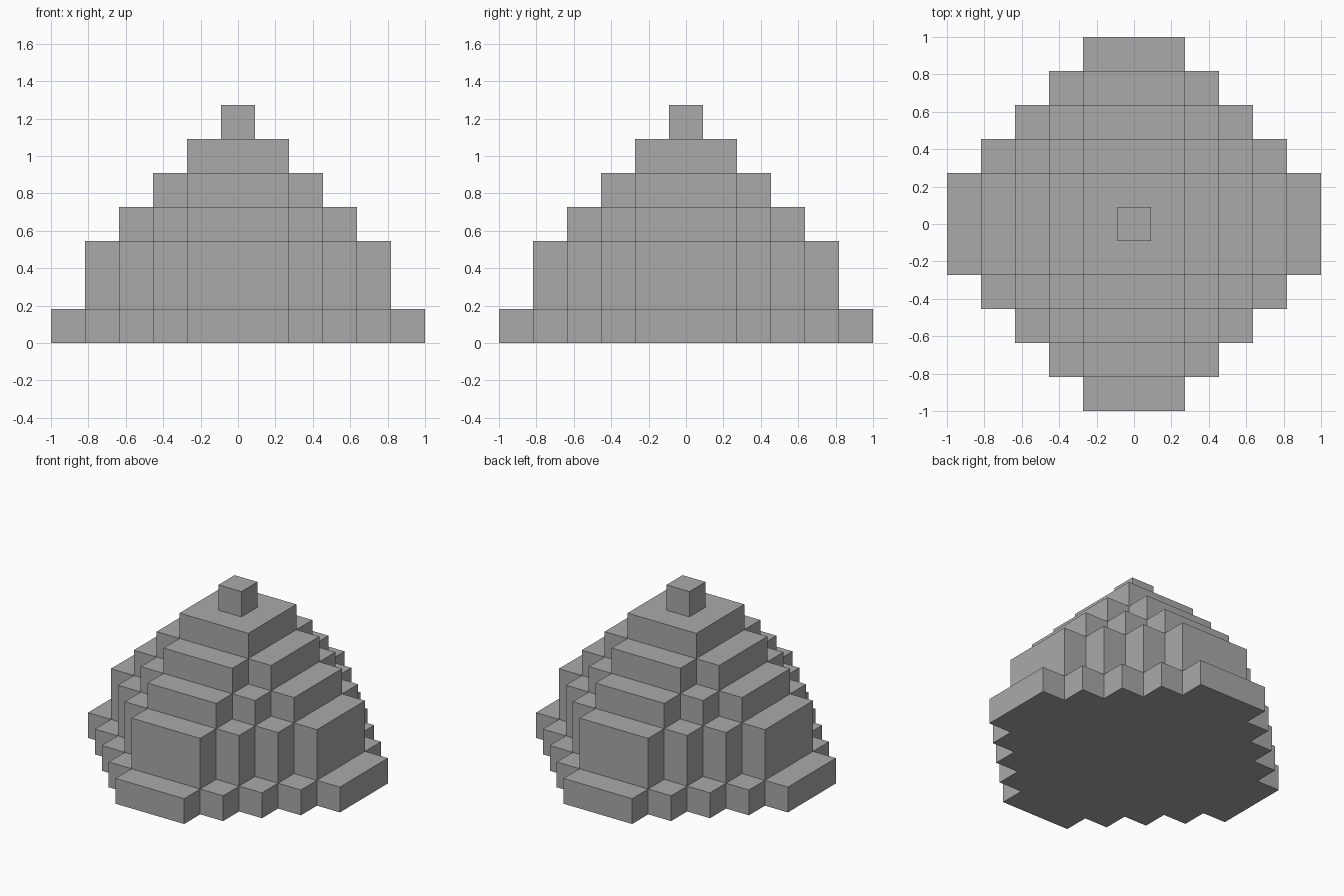
import bpy
import bmesh

cube = bpy.data.objects.get("Cube")
if cube:
    bpy.data.objects.remove(cube, do_unlink=True)

UNIT = 2 / 11  # edge of one block

stone = bpy.data.materials.new("grey stone")
stone.use_nodes = True
GREY = (0.4, 0.4, 0.4, 1)
stone.diffuse_color = GREY
stone.node_tree.nodes["Principled BSDF"].inputs["Base Color"].default_value = GREY


def stepped_outline(reach):
    """Counter-clockwise staircase outline reaching a number of blocks from the centre."""
    corner = [(0.5, 0.5)] if reach == 0 else []
    for i in range(1, reach + 1):
        corner.append((reach + 1.5 - i, i + 0.5))
        if i < reach:
            corner.append((reach + 0.5 - i, i + 0.5))
    outline = []
    for _ in range(4):
        outline += corner
        corner = [(-y, x) for x, y in corner]
    return outline


def add_tier(name, reach, bottom, height):
    """Extrude one stepped outline into a solid tier."""
    bm = bmesh.new()
    base = bm.faces.new([bm.verts.new((x * UNIT, y * UNIT, bottom * UNIT))
                         for x, y in stepped_outline(reach)])
    extruded = bmesh.ops.extrude_face_region(bm, geom=[base], use_keep_orig=True)
    top = [v for v in extruded["geom"] if isinstance(v, bmesh.types.BMVert)]
    bmesh.ops.translate(bm, verts=top, vec=(0, 0, height * UNIT))
    bmesh.ops.recalc_face_normals(bm, faces=bm.faces)
    mesh = bpy.data.meshes.new(name)
    bm.to_mesh(mesh)
    bm.free()
    mesh.materials.append(stone)
    bpy.context.collection.objects.link(bpy.data.objects.new(name, mesh))


# Tiers from the ground up: name, reach in blocks, height in blocks
TIERS = [
    ("base_tier", 5, 1),
    ("tall_wall_tier", 4, 2),
    ("lower_step_tier", 3, 1),
    ("upper_step_tier", 2, 1),
    ("top_platform", 1, 1),
    ("peak_block", 0, 1),
]
level = 0
for name, reach, height in TIERS:
    add_tier(name, reach, level, height)
    level += height
